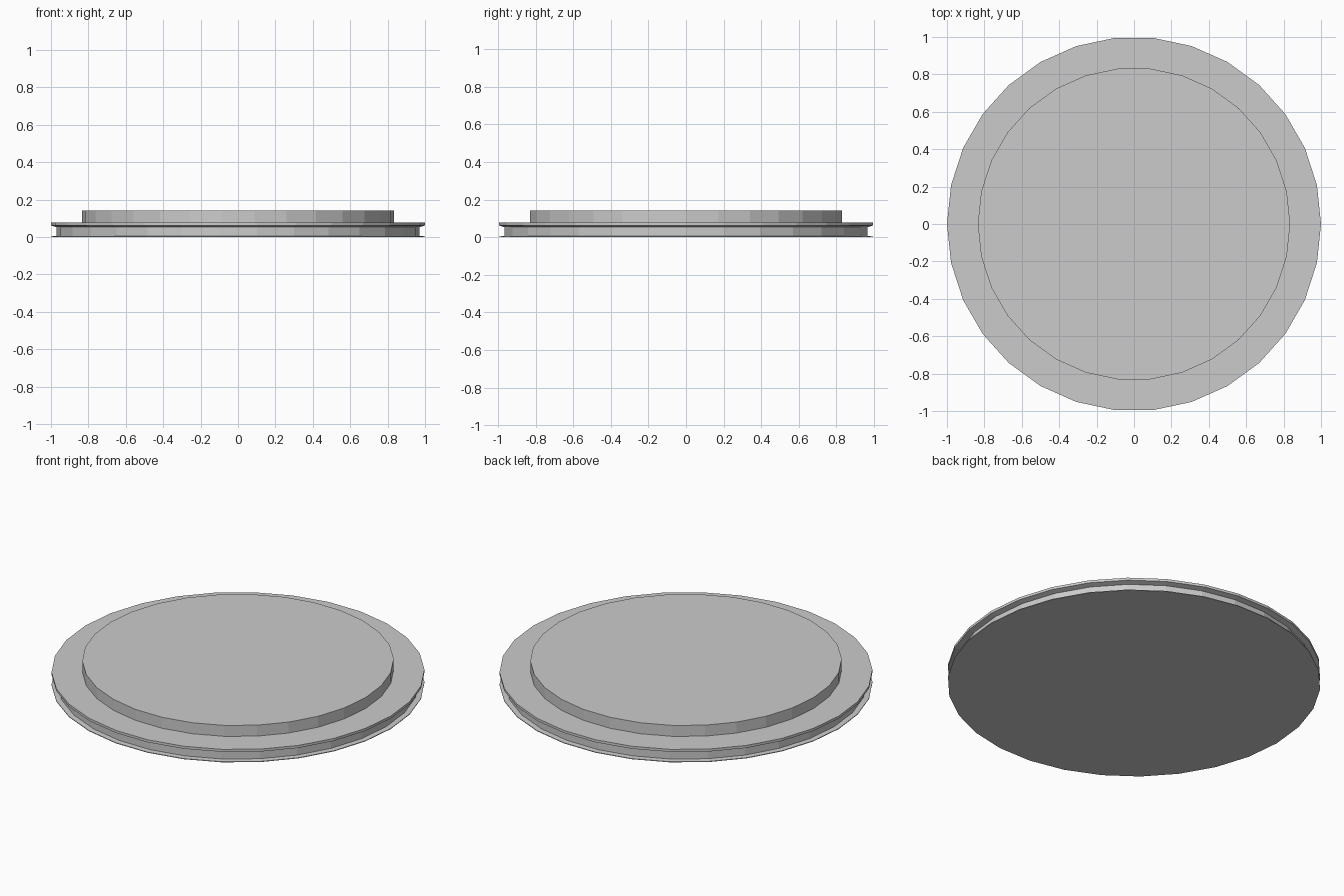
import bpy, bmesh
from math import cos, sin, tau

if "Cube" in bpy.data.objects:
    bpy.data.objects.remove(bpy.data.objects["Cube"])

SIDES = 30


def lathe(name, profile):
    """Closed solid from (radius, z) rings, bottom to top, capped at both ends."""
    bm = bmesh.new()
    rings = [[bm.verts.new((r * cos(tau * i / SIDES), r * sin(tau * i / SIDES), z))
              for i in range(SIDES)] for r, z in profile]
    for low, high in zip(rings, rings[1:]):
        for i in range(SIDES):
            j = (i + 1) % SIDES
            bm.faces.new((low[i], low[j], high[j], high[i]))
    bm.faces.new(rings[0][::-1])
    bm.faces.new(rings[-1])
    mesh = bpy.data.meshes.new(name)
    bm.to_mesh(mesh)
    bm.free()
    obj = bpy.data.objects.new(name, mesh)
    bpy.context.collection.objects.link(obj)
    return obj


# One stepped disc: thin foot flange, recessed waist, flared rim, raised top
lathe("stepped_round_plate", [
    (1.0, 0.0), (1.0, 0.004), (0.97, 0.006),   # foot flange
    (0.97, 0.053), (1.0, 0.062),               # waist and flared underside
    (1.0, 0.077), (0.835, 0.077),              # rim
    (0.835, 0.142),                            # raised top
])
